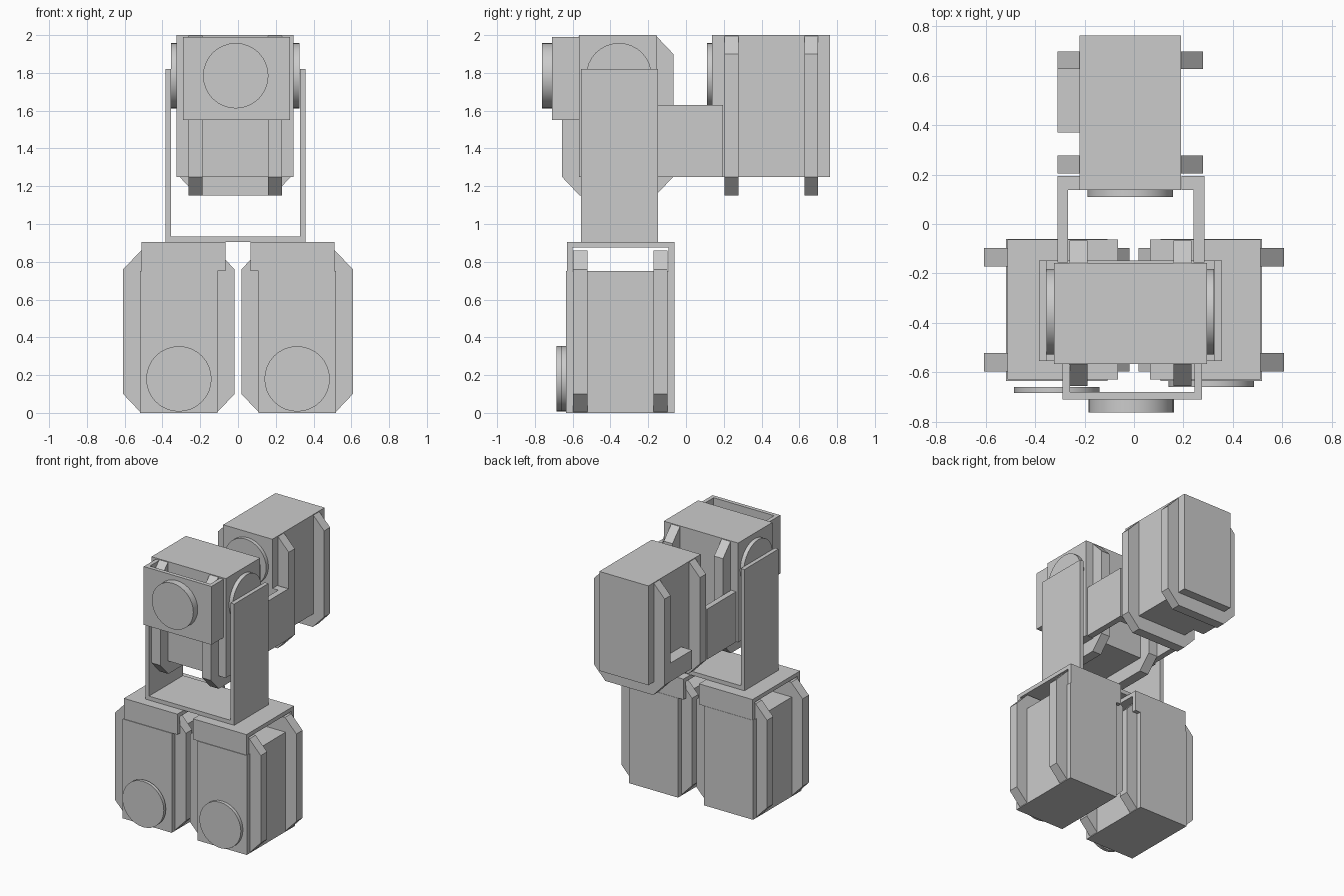
import bpy, bmesh
from mathutils import Vector

if "Cube" in bpy.data.objects:
    bpy.data.objects.remove(bpy.data.objects["Cube"])


def finish(name, bm):
    bmesh.ops.recalc_face_normals(bm, faces=bm.faces)
    me = bpy.data.meshes.new(name)
    bm.to_mesh(me)
    bm.free()
    ob = bpy.data.objects.new(name, me)
    bpy.context.collection.objects.link(ob)
    return ob


def extrude(name, profile, a, b, axis):
    """Extrude a (u, z) profile, or (x, y) when axis is z, from a to b."""
    def place(u, v, w):
        return {'x': (w, u, v), 'y': (u, w, v), 'z': (u, v, w)}[axis]
    bm = bmesh.new()
    face = bm.faces.new([bm.verts.new(place(u, v, a)) for u, v in profile])
    out = bmesh.ops.extrude_face_region(bm, geom=[face])
    moved = [g for g in out['geom'] if isinstance(g, bmesh.types.BMVert)]
    bmesh.ops.translate(bm, verts=moved, vec=Vector(place(0, 0, b - a)))
    return finish(name, bm)


def box(name, x, y, z):
    return extrude(name, [(x[0], y[0]), (x[1], y[0]), (x[1], y[1]), (x[0], y[1])], *z, 'z')


def u_profile(u0, u1, base, tip, t):
    """Channel outline: base plate with two legs reaching to tip."""
    s = t if tip > base else -t
    return [(u0, base), (u1, base), (u1, tip), (u1 - t, tip),
            (u1 - t, base + s), (u0 + t, base + s), (u0 + t, tip), (u0, tip)]


def disc(name, u, z, a, b, axis, r=0.173):
    from math import cos, sin, tau
    n = 32
    ring = [(u + r * cos(tau * i / n), z + r * sin(tau * i / n)) for i in range(n)]
    ob = extrude(name, ring, a, b, axis)
    bpy.ops.object.select_all(action='DESELECT')
    bpy.context.view_layer.objects.active = ob
    ob.select_set(True)
    bpy.ops.object.shade_smooth_by_angle()
    return ob


def motor(name, c, core, flanges, axis, core_z, flange_z):
    """Motor case: narrow core with two wider chamfered flange plates."""
    w, (z0, z1) = 0.205, core_z
    extrude(name + "_core", [(c - w, z0), (c + w, z0), (c + w, z1), (c - w, z1)], *core, axis)
    h, k, (f0, f1) = 0.295, 0.2, flange_z
    oct_ = [(c - k, f0), (c + k, f0), (c + h, f0 + 0.1), (c + h, f1 - 0.1),
            (c + k, f1), (c - k, f1), (c - h, f1 - 0.1), (c - h, f0 + 0.1)]
    for i, (a, b) in enumerate(flanges):
        extrude(f"{name}_flange_{i}", oct_, a, b, axis)


# Two lower motors with output discs and top caps
for side, s, y in (("left", -1, -0.685), ("right", 1, -0.66)):
    motor(side + "_base_motor", s * 0.313, (-0.635, -0.06),
          [(-0.597, -0.522), (-0.172, -0.098)], 'y', (0, 0.75), (0, 0.86))
    disc(side + "_base_disc", s * 0.313, 0.18, y, y + 0.025, 'y')
    xs = sorted((s * 0.065, s * 0.512))
    extrude(side + "_base_cap", u_profile(-0.63, -0.062, 0.905, 0.75, 0.03), *xs, 'x')

# Tall yoke standing on the caps
extrude("yoke", u_profile(-0.385, 0.357, 0.905, 1.82, 0.03), -0.555, -0.147, 'y')

# Middle motor, turned sideways, with a disc at each end
motor("middle_motor", -0.362, (-0.325, 0.295), [(-0.262, -0.188), (0.16, 0.233)],
      'x', (1.25, 2.0), (1.15, 2.0))
disc("middle_disc_left", -0.355, 1.785, -0.355, -0.325, 'x')
disc("middle_disc_right", -0.355, 1.785, 0.295, 0.325, 'x')

# Front bracket and its disc
extrude("front_bracket", u_profile(-0.29, 0.275, -0.71, -0.562, 0.03), 1.55, 1.99, 'z')
disc("front_disc", -0.012, 1.785, -0.763, -0.71, 'y')

# Side arms linking the middle motor to the rear motor, with an inward lip
for side, arm in (("left", (-0.31, -0.268, -0.218)), ("right", (0.285, 0.24, 0.193))):
    o, i, l = arm
    extrude("link_arm_" + side, [(o, -0.155), (o, 0.195), (l, 0.195), (l, 0.138),
                                 (i, 0.138), (i, -0.155)], 1.25, 1.63, 'z')

# Rear motor with disc and side connector
motor("rear_motor", -0.015, (0.138, 0.763), [(0.205, 0.277), (0.627, 0.698)],
      'y', (1.25, 2.0), (1.15, 2.0))
disc("rear_disc", -0.015, 1.785, 0.11, 0.138, 'y')
box("rear_connector", (-0.31, -0.22), (0.37, 0.63), (1.25, 1.39))
